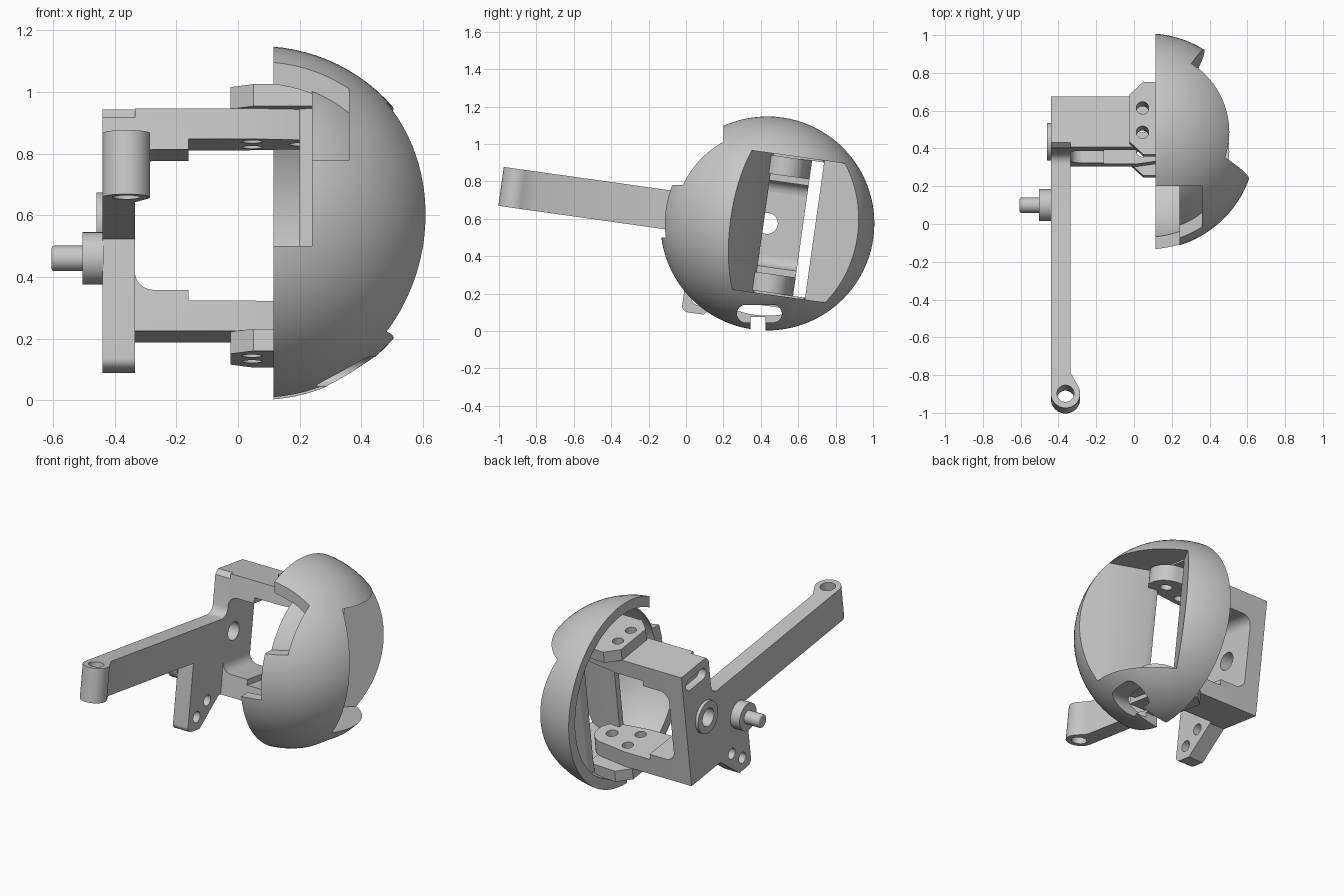
import bpy, bmesh, math
from mathutils import Matrix, Vector

if "Cube" in bpy.data.objects:
    bpy.data.objects.remove(bpy.data.objects["Cube"], do_unlink=True)

grey = bpy.data.materials.new("plain_grey")
grey.use_nodes = True
COLOUR = (0.58, 0.58, 0.58, 1)
grey.diffuse_color = COLOUR
grey.node_tree.nodes["Principled BSDF"].inputs["Base Color"].default_value = COLOUR

# The whole mechanism leans about the x axis through the shell centre
CENTRE = Matrix.Translation((0, 0.435, 0.575))
TILT = CENTRE @ Matrix.Rotation(math.radians(-8), 4, "X")
SHELL_X = 0.07


def make(name, bm, frame=TILT):
    bmesh.ops.recalc_face_normals(bm, faces=bm.faces)
    mesh = bpy.data.meshes.new(name)
    bm.to_mesh(mesh)
    bm.free()
    mesh.transform(frame)
    mesh.materials.append(grey)
    ob = bpy.data.objects.new(name, mesh)
    bpy.context.scene.collection.objects.link(ob)
    return ob


def box(name, x, y, z, frame=TILT):
    bm = bmesh.new()
    bmesh.ops.create_cube(bm, size=1)
    for v in bm.verts:
        for i, (lo, hi) in enumerate((x, y, z)):
            v.co[i] = lo if v.co[i] < 0 else hi
    return make(name, bm, frame)


def prism(name, points, lo, hi, axis="Z"):
    """Extrude an outline along the axis; the points give the other two coordinates."""
    place = {"X": lambda a, b: (lo, a, b), "Y": lambda a, b: (a, lo, b),
             "Z": lambda a, b: (a, b, lo)}[axis]
    bm = bmesh.new()
    face = bm.faces.new([bm.verts.new(place(*p)) for p in points])
    new = bmesh.ops.extrude_face_region(bm, geom=[face])["geom"]
    move = Vector([hi - lo if axis == a else 0 for a in "XYZ"])
    bmesh.ops.translate(bm, vec=move, verts=[g for g in new if isinstance(g, bmesh.types.BMVert)])
    return make(name, bm)


def cylinder(name, centre, r, length, axis="X", frame=TILT):
    bm = bmesh.new()
    turn = Matrix.Rotation(math.pi / 2, 4, "Y") if axis == "X" else Matrix()
    bmesh.ops.create_cone(bm, cap_ends=True, segments=40, radius1=r, radius2=r,
                          depth=length, matrix=Matrix.Translation(centre) @ turn)
    return make(name, bm, frame)


def ball(name, r):
    bm = bmesh.new()
    turn = Matrix.Translation((SHELL_X, 0, 0)) @ Matrix.Rotation(math.pi / 2, 4, "Y")
    bmesh.ops.create_uvsphere(bm, u_segments=96, v_segments=48, radius=r, matrix=turn)
    return make(name, bm)


def combine(ob, others, op="DIFFERENCE"):
    for other in others:
        mod = ob.modifiers.new("cut", "BOOLEAN")
        mod.operation, mod.solver, mod.object = op, "EXACT", other
        bpy.context.view_layer.update()
        done = bpy.data.meshes.new_from_object(
            ob.evaluated_get(bpy.context.evaluated_depsgraph_get()))
        ob.modifiers.clear()
        ob.data = done
        bpy.data.objects.remove(other, do_unlink=True)
    return ob


def arc(cx, cy, r, start, end, n=16):
    steps = [math.radians(start + (end - start) * i / n) for i in range(n + 1)]
    return [(cx + r * math.cos(a), cy + r * math.sin(a)) for a in steps]


def finish(ob, bevel=0):
    if bevel:
        mod = ob.modifiers.new("soft_edges", "BEVEL")
        mod.width, mod.segments, mod.limit_method = bevel, 2, "ANGLE"
        mod.angle_limit = math.radians(40)
    bpy.ops.object.select_all(action="DESELECT")
    ob.select_set(True)
    bpy.context.view_layer.objects.active = ob
    bpy.ops.object.shade_smooth_by_angle(angle=math.radians(35))


# Round shell: hollow cap with a flared slot whose walls run inward
shell = ball("round_shell", 0.574)
cavity = ball("cavity", 0.51)
lining = prism("lining", [(0.2, -0.06), (0.2, 0.31), (0.8, 1.36), (0.8, -0.35)], -0.41, 0.41)
combine(cavity, [lining])
groove = prism("groove", [(0.1, -0.02), (0.24, -0.02), (0.8, -0.29), (0.8, 1.22),
                          (0.24, 0.255), (0.1, 0.255)], -0.375, 0.375)
back_cut = box("back_cut", (-1, 0.115), (-1, 1), (-1, 1))
# Opening for the arm, with a shallow recess round it
recess = box("recess", (0, 0.36), (-0.8, -0.235), (0.205, 0.8), CENTRE)
combine(recess, [ball("recess_core", 0.517)])
opening = box("arm_opening", (0, 0.24), (-0.8, -0.235), (-0.075, 0.48), CENTRE)
# Hook-shaped cable slot at the bottom
hook = box("hook", (0.2, 0.8), (-0.115, 0.03), (-0.53, -0.435), CENTRE)
ends = [cylinder("hook_end", (0.5, y, -0.4825), 0.0475, 0.6, "X", CENTRE) for y in (-0.115, 0.03)]
gap = box("hook_gap", (0.1, 0.8), (-0.09, -0.01), (-0.7, -0.5), CENTRE)
combine(shell, [cavity, groove, back_cut, recess, opening, hook, *ends, gap])
finish(shell)

# Upper and lower arms with thick roots, and bolted tabs reaching the shell
for side, word in ((1, "upper"), (-1, "lower")):
    def span(a, b):
        return sorted((side * a, side * b))

    outline = [(-0.335, 0.19), (-0.335, -0.08), (0.02, -0.08)]
    outline += arc(0.19, 0.055, 0.11, -80, 80) + [(0.02, 0.19)]
    arm = prism(word + "_arm", outline, *span(0.265, 0.365))
    root = box("root", (-0.335, -0.16), (-0.08, 0.19), span(0.23, 0.3))
    corner = [(-0.335, side * 0.24), (-0.275, side * 0.24)]
    corner += [(x, side * z) for x, z in arc(-0.275, 0.17, 0.06, 90, 180, 6)]
    fillet = prism("fillet", corner, -0.08, 0.19, "Y")
    combine(arm, [root, fillet], "UNION")
    combine(arm, [cylinder("pivot_hole", (0.2, 0.055, side * 0.315), 0.035, 0.3, "Z")])
    tab = prism(word + "_tab", [(-0.025, -0.06), (0.05, -0.13), (0.24, -0.13), (0.24, 0.25),
                                (0.05, 0.26), (-0.025, 0.19)], *span(0.365, 0.437))
    for y in (-0.01, 0.12):
        for part in (arm, tab):
            combine(part, [cylinder("bolt_hole", (0.045, y, side * 0.35), 0.033, 0.3, "Z")])
    finish(arm)
    finish(tab)

# Side plate with an angled leg
outline = [(0.19, -0.365), (0.19, 0.365), (-0.055, 0.365), (-0.08, 0.335), (-0.08, 0.16)]
outline += arc(-0.135, 0.158, 0.055, 0, -90, 6)[1:]
outline += [(-0.39, 0.103)]
outline += arc(-0.355, -0.495, 0.035, 180, 270, 6)
outline += [(-0.27, -0.53), (-0.1, -0.365)]
plate = prism("side_plate", outline, -0.44, -0.335, "X")
holes = [cylinder("axle_hole", (-0.4, 0, 0), 0.056, 0.4)]
holes += [cylinder("leg_hole", (-0.4, y, z), 0.034, 0.4) for y, z in ((-0.31, -0.45), (-0.215, -0.37))]
slot = arc(0.12, 0.28, 0.036, -90, 90, 10) + arc(-0.01, 0.28, 0.036, 90, 270, 10)
holes.append(prism("slot", slot, -0.5, -0.39, "X"))
finish(combine(plate, holes))

# Long lever with a round drilled end
outline = [(-0.335, -0.39), (-0.44, -0.39), (-0.44, -1.36)]
outline += arc(-0.3625, -1.36, 0.0775, 180, 390, 24)[1:] + [(-0.335, -1.25)]
lever = prism("lever", outline, -0.107, 0.103)
finish(combine(lever, [cylinder("lever_hole", (-0.3625, -1.36, 0), 0.045, 0.4, "Z")]))

# Raised ring round the axle hole
ring = cylinder("axle_ring", (-0.45, 0, 0), 0.1, 0.02)
finish(combine(ring, [cylinder("ring_hole", (-0.45, 0, 0), 0.056, 0.2)]))

# Stepped pin on the outer side of the plate
pin_y, pin_z = -0.316, -0.16
collar = cylinder("pin_collar", (-0.47, pin_y, pin_z), 0.085, 0.068)
pin = cylinder("pin", (-0.55, pin_y, pin_z), 0.041, 0.11)
finish(collar)
finish(pin, 0.008)
